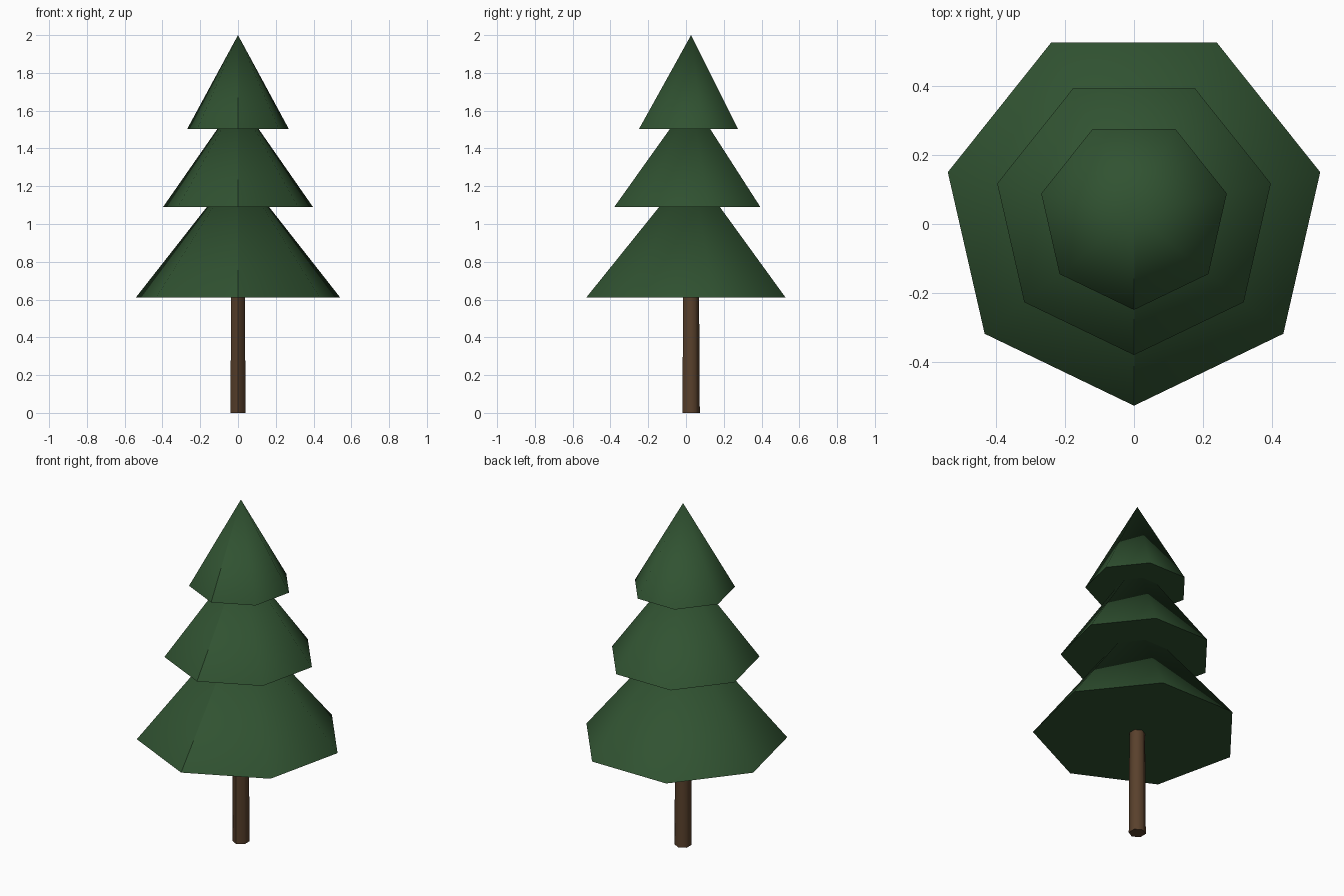
import bpy, bmesh, math

if "Cube" in bpy.data.objects:
    bpy.data.objects.remove(bpy.data.objects["Cube"])

CENTRE_Y = 0.027


def material(name, rgb):
    mat = bpy.data.materials.new(name)
    mat.diffuse_color = (*rgb, 1.0)
    mat.use_nodes = True
    mat.node_tree.nodes["Principled BSDF"].inputs["Base Color"].default_value = mat.diffuse_color
    return mat


def tapered(name, sides, r_bottom, r_top, z_bottom, z_top, mat):
    """Smooth-sided cone or tapered post with one corner facing the front (-y)."""
    bm = bmesh.new()

    def ring(r, z):
        return [bm.verts.new((r * math.sin(a), CENTRE_Y - r * math.cos(a), z))
                for a in (2 * math.pi * i / sides for i in range(sides))]

    low = ring(r_bottom, z_bottom)
    bm.faces.new(low[::-1])
    if r_top:
        high = ring(r_top, z_top)
        bm.faces.new(high)
    else:
        high = [bm.verts.new((0, CENTRE_Y, z_top))] * sides
    for i in range(sides):
        j = (i + 1) % sides
        corners = [low[i], low[j], high[j], high[i]]
        face = bm.faces.new(list(dict.fromkeys(corners)))
        face.smooth = True
    bmesh.ops.recalc_face_normals(bm, faces=bm.faces[:])

    # sharp rims around the flat caps, and a sharp seam down the front corner
    for edge in bm.edges:
        on_cap = any(not f.smooth for f in edge.link_faces)
        front_seam = set(edge.verts) == {low[0], high[0]}
        edge.smooth = not (on_cap or front_seam)

    mesh = bpy.data.meshes.new(name)
    bm.to_mesh(mesh)
    bm.free()
    mesh.materials.append(mat)
    obj = bpy.data.objects.new(name, mesh)
    bpy.context.collection.objects.link(obj)
    return obj


needles = material("needle green", (0.030, 0.085, 0.031))
bark = material("bark brown", (0.100, 0.052, 0.025))

# Trunk
tapered("trunk", 6, 0.046, 0.042, 0.0, 0.66, bark)

# Foliage tiers: radius, base height, tip height
tiers = [
    ("lower_branches", 0.554, 0.612, 1.30),
    ("middle_branches", 0.407, 1.09, 1.66),
    ("upper_branches", 0.276, 1.503, 2.0),
]
for name, radius, base, tip in tiers:
    tapered(name, 7, radius, 0, base, tip, needles)
